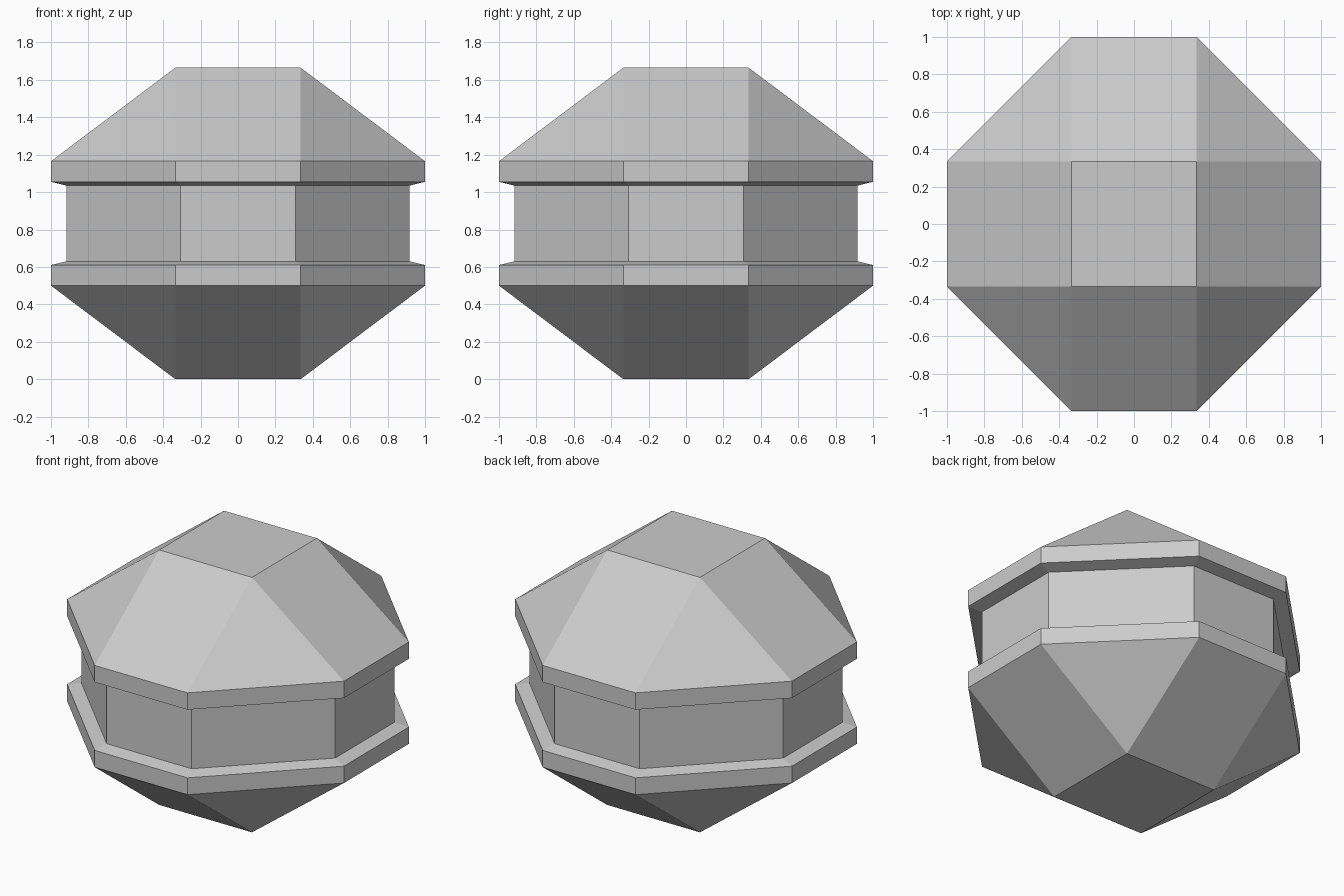
import bpy, bmesh

if "Cube" in bpy.data.objects:
    bpy.data.objects.remove(bpy.data.objects["Cube"])

A = 0.335                      # half-length of the straight sides
MID = 0.8325                   # height of the mirror plane


def ring(bm, wide, narrow, z):
    """Chamfered-square ring; wide == narrow collapses it to a square."""
    w, n = wide, narrow
    pts = [(n, -w), (w, -n), (w, n), (n, w), (-n, w), (-w, n), (-w, -n), (-n, -w)]
    return [bm.verts.new((x, y, z)) for x, y in pts]


# Lower half profile: base square, rim, ledge, recessed waist
lower = [(A, A, 0), (1, A, 0.5), (1, A, 0.61), (0.917, 0.307, 0.63)]
# Mirrored for the upper half
profile = lower + [(w, n, 2 * MID - z) for w, n, z in reversed(lower)]

bm = bmesh.new()
rings = [ring(bm, *p) for p in profile]
for low, high in zip(rings, rings[1:]):
    for i in range(8):
        j = (i + 1) % 8
        bm.faces.new((low[i], low[j], high[j], high[i]))
# Flat square ends
bm.faces.new(rings[0][::-1])
bm.faces.new(rings[-1])
bmesh.ops.remove_doubles(bm, verts=bm.verts, dist=0.0001)
bmesh.ops.recalc_face_normals(bm, faces=bm.faces)

mesh = bpy.data.meshes.new("faceted_body")
bm.to_mesh(mesh)
bm.free()
bpy.context.collection.objects.link(bpy.data.objects.new("faceted_body", mesh))
